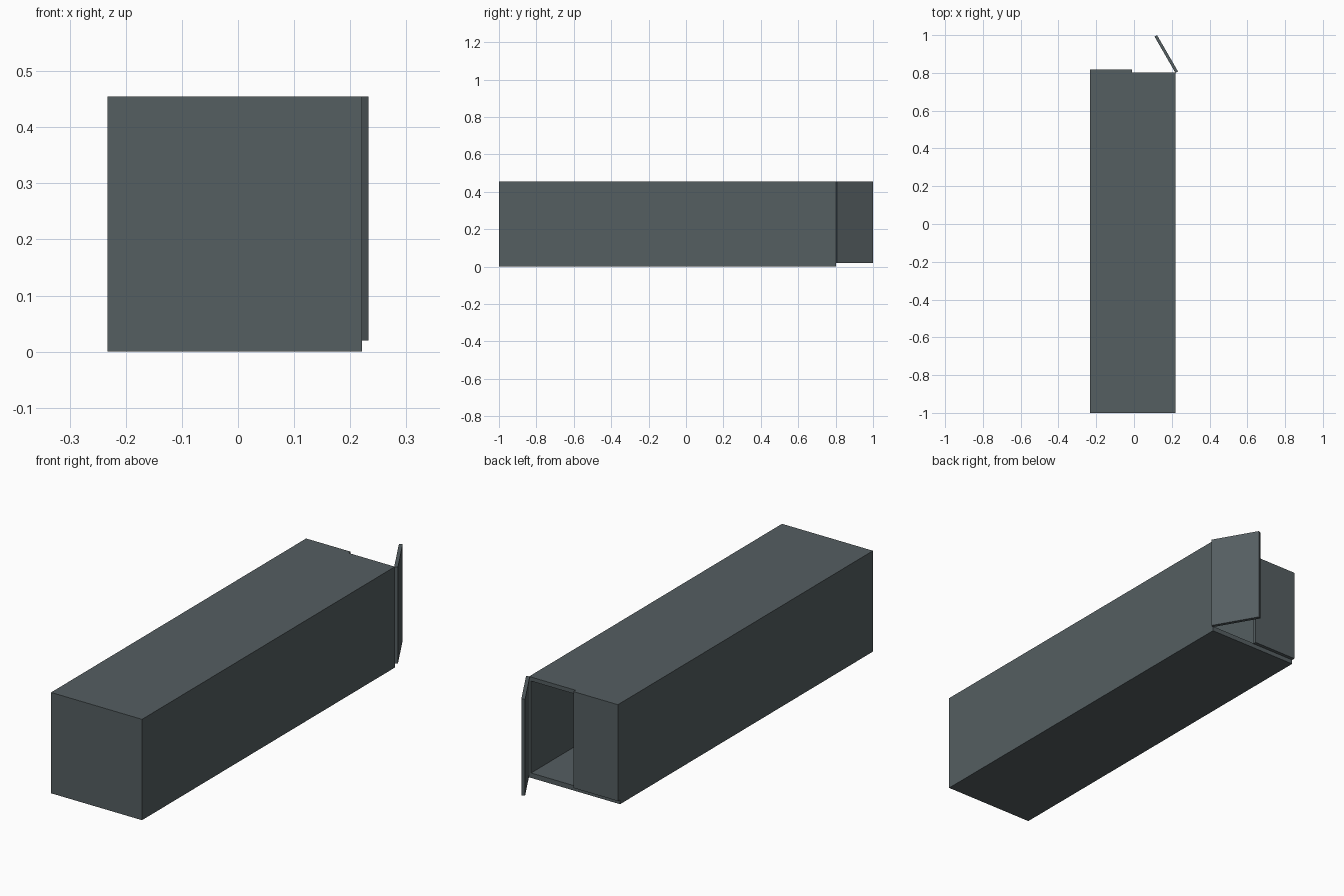
import bpy, bmesh, math
from mathutils import Matrix, Vector

if "Cube" in bpy.data.objects:
    bpy.data.objects.remove(bpy.data.objects["Cube"])

paint = bpy.data.materials.new("slate grey paint")
paint.diffuse_color = (0.09, 0.112, 0.12, 1)
paint.use_nodes = True
paint.node_tree.nodes["Principled BSDF"].inputs["Base Color"].default_value = paint.diffuse_color

X0, X1 = -0.233, 0.221     # container sides
Y0, Y1 = -1.0, 0.803       # front end and door end
H = 0.455
DOOR_W, DOOR_T, DOOR_Z = 0.222, 0.0155, 0.02


def box(name, lo, hi, matrix=Matrix()):
    lo, hi = Vector(lo), Vector(hi)
    bm = bmesh.new()
    bmesh.ops.create_cube(bm, size=1)
    bm.transform(matrix @ Matrix.Translation((lo + hi) / 2)
                 @ Matrix.Diagonal((*(hi - lo), 1)))
    mesh = bpy.data.meshes.new(name)
    bm.to_mesh(mesh)
    bm.free()
    mesh.materials.append(paint)
    obj = bpy.data.objects.new(name, mesh)
    bpy.context.collection.objects.link(obj)
    return obj


# Hollow container: the door end is inset to a frame, then pushed inward
shell = box("container_shell", (X0, Y0, 0), (X1, Y1, H))
bm = bmesh.new()
bm.from_mesh(shell.data)
end = max(bm.faces, key=lambda f: f.calc_center_median().y)
bmesh.ops.inset_region(bm, faces=[end], thickness=0.02)
for v in end.verts:        # slightly thicker floor and roof than sides
    v.co.z += 0.008 if v.co.z < H / 2 else -0.004
    v.co.x += 0.004 if v.co.x > 0 else -0.004
inner = bmesh.ops.extrude_face_region(bm, geom=[end])
bmesh.ops.delete(bm, geom=[end], context='FACES_ONLY')
for v in inner["geom"]:
    if isinstance(v, bmesh.types.BMVert):
        v.co.y = Y0 + 0.02
bmesh.ops.recalc_face_normals(bm, faces=bm.faces)
bm.to_mesh(shell.data)
bm.free()

# Closed door on the left half of the door end
box("closed_door", (X0, Y1, DOOR_Z), (X0 + DOOR_W, Y1 + DOOR_T, H))

# Open door swung about its hinge edge
swing = Matrix.Translation((X1 - 0.0015, 0.8, 0)) @ Matrix.Rotation(math.radians(-60), 4, 'Z')
box("open_door", (-DOOR_W, 0, DOOR_Z), (0, DOOR_T, H), swing)
